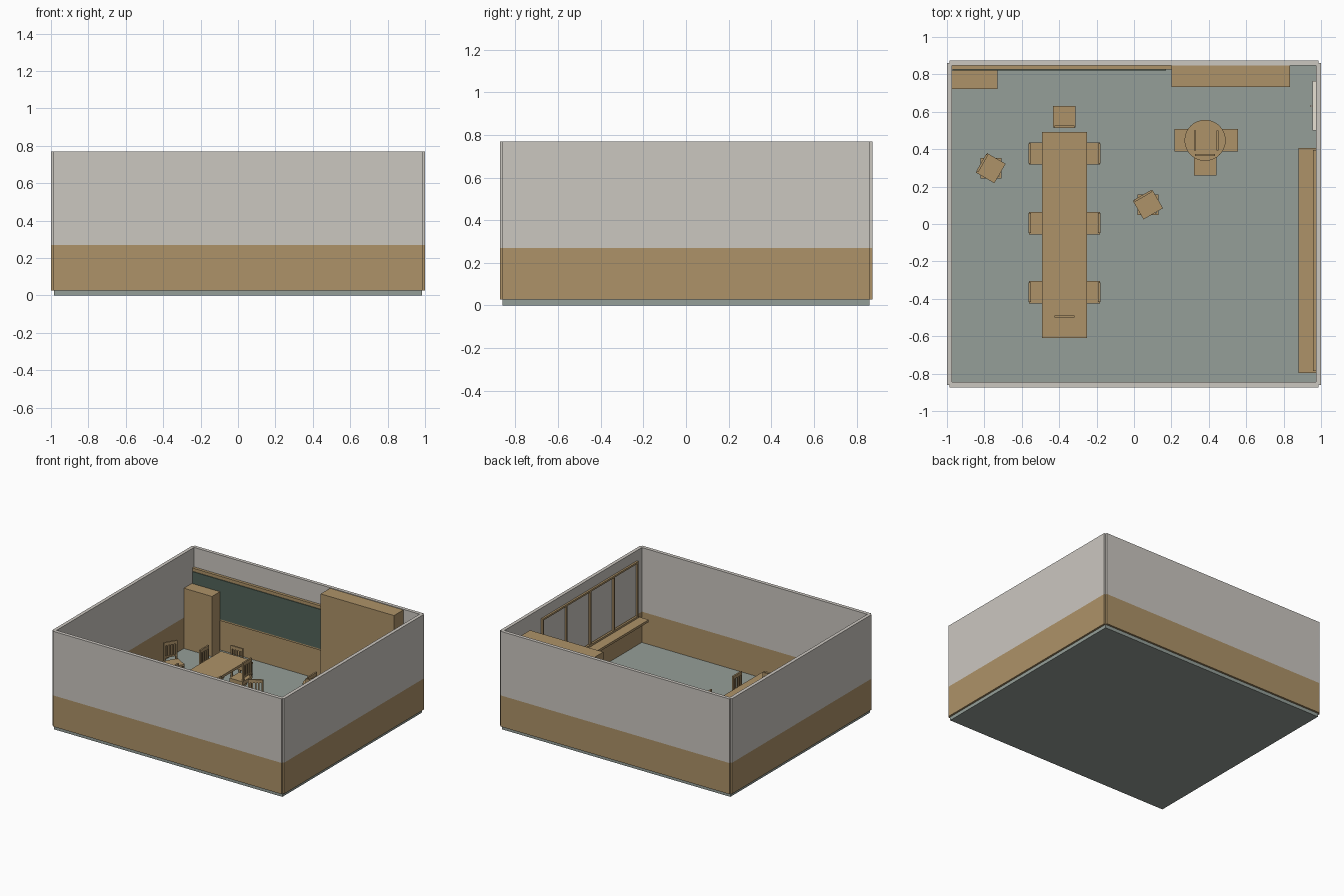
import bpy
import bmesh
from math import radians
from mathutils import Matrix, Vector

cube = bpy.data.objects.get("Cube")
if cube:
    bpy.data.objects.remove(cube, do_unlink=True)


def material(name, rgb):
    m = bpy.data.materials.new(name)
    m.use_nodes = True
    color = (*rgb, 1)
    m.diffuse_color = color
    m.node_tree.nodes["Principled BSDF"].inputs["Base Color"].default_value = color
    return m


WOOD = material("oak_wood", (0.42, 0.29, 0.14))
WALL = material("warm_white_plaster", (0.60, 0.57, 0.53))
FLOOR = material("grey_green_floor", (0.30, 0.345, 0.315))
BOARD = material("dark_green_board", (0.085, 0.127, 0.10))
CREAM = material("cream_paint", (0.83, 0.78, 0.68))


def add_box(bm, x, y, z, turn=0):
    """Add a box from (min, max) ranges, turned about the local z axis."""
    size = [b - a for a, b in (x, y, z)]
    mid = Vector([(a + b) / 2 for a, b in (x, y, z)])
    m = (Matrix.Rotation(turn, 4, "Z") @ Matrix.Translation(mid)
         @ Matrix.Diagonal((*size, 1)))
    bmesh.ops.create_cube(bm, size=1, matrix=m)


def finish(bm, name, *mats, at=(0, 0, 0)):
    me = bpy.data.meshes.new(name)
    bm.to_mesh(me)
    bm.free()
    for m in mats:
        me.materials.append(m)
    ob = bpy.data.objects.new(name, me)
    ob.location = at
    bpy.context.collection.objects.link(ob)
    return ob


def boxes(name, mat, *ranges, at=(0, 0, 0)):
    bm = bmesh.new()
    for r in ranges:
        add_box(bm, *r)
    return finish(bm, name, mat, at=at)


# Room shell: floor slab and four walls with a wooden lower half
GROUND, PANEL_TOP, WALL_TOP = 0.03, 0.27, 0.77
boxes("floor", FLOOR, ((-0.985, 0.985), (-0.86, 0.86), (0, GROUND)))


def wall(name, x, y):
    bm = bmesh.new()
    add_box(bm, x, y, (0.027, WALL_TOP))
    bmesh.ops.bisect_plane(bm, geom=bm.verts[:] + bm.edges[:] + bm.faces[:],
                           plane_co=(0, 0, PANEL_TOP), plane_no=(0, 0, 1))
    for f in bm.faces:
        f.material_index = int(f.calc_center_median().z < PANEL_TOP)
    finish(bm, name, WALL, WOOD)


wall("front_wall", (-0.987, 0.987), (-0.873, -0.845))
wall("back_wall", (-0.987, 0.987), (0.848, 0.875))
wall("right_wall", (-1, -0.973), (-0.86, 0.862))
wall("left_wall", (0.973, 1), (-0.86, 0.862))

# Writing board with frame rails on the back wall
boxes("board_frame", WOOD,
      ((-0.972, 0.2), (0.826, 0.85), (0.592, 0.618)),
      ((-0.972, 0.2), (0.826, 0.85), (0.27, 0.287)),
      ((0.172, 0.2), (0.826, 0.85), (0.287, 0.592)))
boxes("writing_board", BOARD, ((-0.965, 0.172), (0.82, 0.849), (0.285, 0.593)))

# Cupboards
boxes("low_cupboard", WOOD, ((-0.972, -0.73), (0.722, 0.82), (GROUND, 0.5)))
boxes("tall_cupboard", WOOD, ((0.2, 0.833), (0.733, 0.849), (GROUND, 0.765)))

# Window frame, sill and door on the left wall
y0, y1, bar = -0.785, 0.395, 0.014
window = [((0.958, 0.974), (y0, y1), (0.676, 0.69)),
          ((0.958, 0.974), (y0, y1), (0.25, 0.265))]
for i in range(5):
    y = y0 + (y1 - y0 - bar) * i / 4
    window.append(((0.958, 0.974), (y, y + bar), (0.26, 0.68)))
boxes("window_frame", WOOD, *window)
boxes("window_sill", WOOD, ((0.88, 0.974), (-0.797, 0.405), (0.232, 0.25)))
boxes("door", CREAM, ((0.955, 0.974), (0.5, 0.765), (GROUND, 0.57)))
boxes("door_handle", CREAM, ((0.94, 0.956), (0.626, 0.636), (0.27, 0.3)))

# Long table
legs = [((x, x + 0.022), (y, y + 0.022), (GROUND, 0.21))
        for x in (-0.48, -0.282) for y in (-0.6, 0.458)]
boxes("long_table", WOOD, ((-0.492, -0.25), (-0.61, 0.492), (0.206, 0.225)), *legs)

# Round table on a pedestal
bm = bmesh.new()
for radius, low, high in ((0.11, 0.206, 0.225), (0.016, 0.04, 0.21), (0.06, GROUND, 0.042)):
    bmesh.ops.create_cone(bm, cap_ends=True, segments=32, radius1=radius, radius2=radius,
                          depth=high - low,
                          matrix=Matrix.Translation((0, 0, (low + high) / 2)))
table = finish(bm, "round_table", WOOD, at=(0.38, 0.447, 0))
bpy.context.view_layer.objects.active = table
table.select_set(True)
bpy.ops.object.shade_smooth_by_angle(angle=radians(40))
table.select_set(False)


# Chairs: a legged base, with a seat and slatted back that can swivel on it
def chair(name, x, y, facing, base=None):
    turn = radians(facing)
    base_turn = turn if base is None else radians(base)
    bm = bmesh.new()
    r, t = 0.056, 0.012
    for sx in (-r, r - t):
        for sy in (-r, r - t):
            add_box(bm, (sx, sx + t), (sy, sy + t), (GROUND, 0.12), base_turn)
    for s in (-r, r - t):
        add_box(bm, (s, s + t), (-r, r), (0.105, 0.122), base_turn)
        add_box(bm, (-r, r), (s, s + t), (0.105, 0.122), base_turn)
    add_box(bm, (-0.058, 0.056), (-0.06, 0.06), (0.12, 0.135), turn)
    back = (-0.06, -0.048)
    for s in (-0.053, 0.041):
        add_box(bm, back, (s, s + t), (0.13, 0.28), turn)
    for low, high in ((0.255, 0.28), (0.16, 0.172)):
        add_box(bm, back, (-0.053, 0.053), (low, high), turn)
    for i in range(3):
        s = -0.028 + 0.023 * i
        add_box(bm, (-0.058, -0.05), (s, s + 0.01), (0.165, 0.26), turn)
    finish(bm, name, WOOD, at=(x, y, 0))


for i, y in enumerate((0.377, 0.005, -0.365)):
    chair(f"right_side_chair_{i + 1}", -0.503, y, 0)
    chair(f"left_side_chair_{i + 1}", -0.24, y, 180)
chair("head_chair", -0.372, 0.574, 90)
chair("foot_chair", -0.372, -0.548, -90)
chair("round_table_chair_1", 0.272, 0.447, 180)
chair("round_table_chair_2", 0.5, 0.447, 0)
chair("round_table_chair_3", 0.38, 0.315, -90)
chair("loose_chair_1", -0.765, 0.298, -30, base=0)
chair("loose_chair_2", 0.075, 0.103, -60, base=0)
